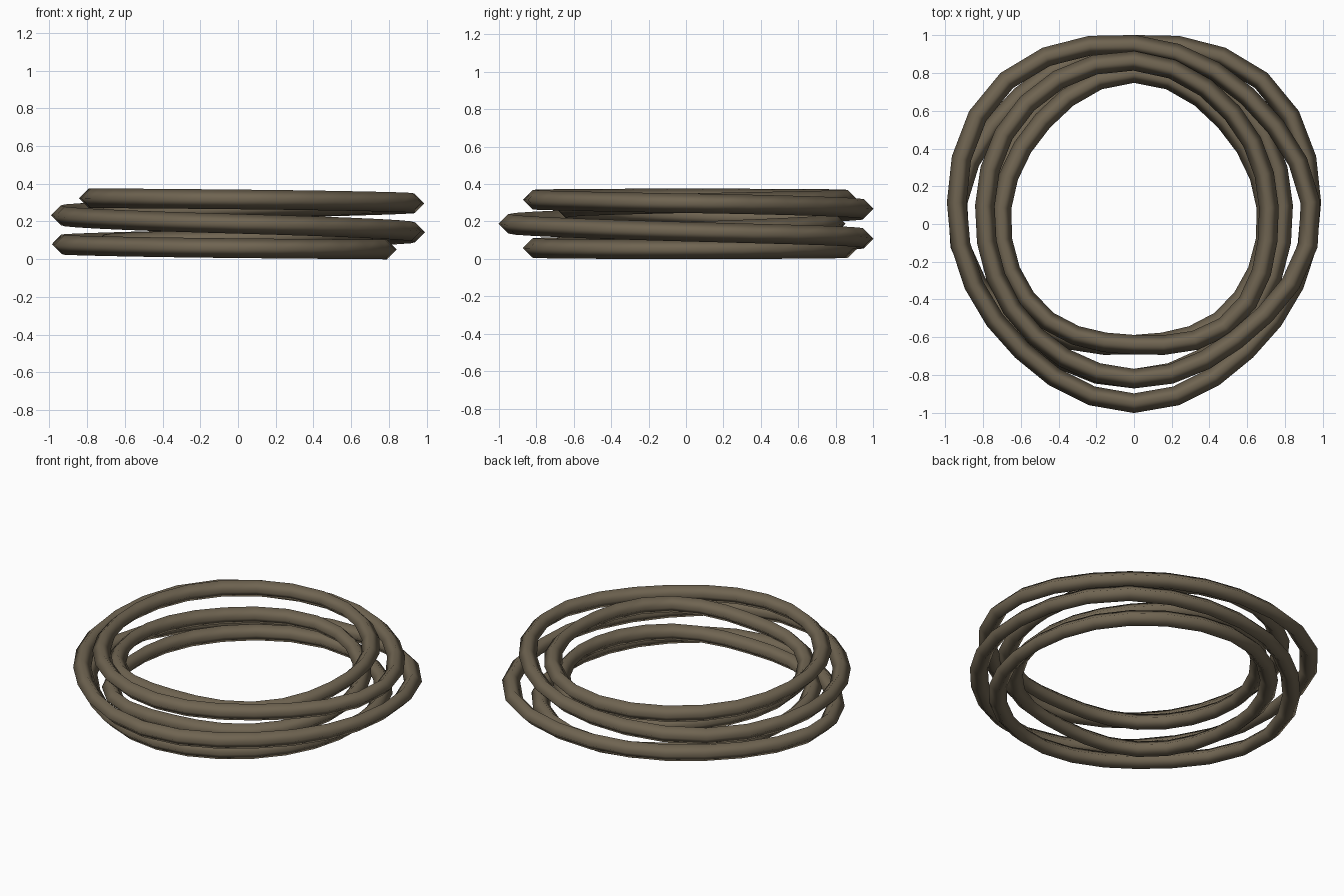
import bpy, bmesh, math
from mathutils import Vector

if "Cube" in bpy.data.objects:
    bpy.data.objects.remove(bpy.data.objects["Cube"])

# Closed coil: five turns around z while the strand rises and falls once.
# Strand radius every 1/8 turn over the first half of the loop (second half mirrors it)
HALF = [0.95, 0.895, 0.935, 1.017, 0.95, 0.905, 0.94, 0.822, 0.82, 0.79, 0.79,
        0.85, 0.865, 0.78, 0.715, 0.73, 0.64, 0.69, 0.705, 0.725, 0.80]
RADII = HALF + HALF[-2:0:-1]
TURNS, STEPS, SIDES, TUBE = 5, 130, 4, 0.052
Z_MID, Z_AMP = 0.1875, 0.136


def radius_at(u):
    """Smooth periodic interpolation of the radius samples, u in 0..1."""
    n = len(RADII)
    i = math.floor(u * n)
    f = u * n - i
    a, b, c, d = (RADII[(i + k) % n] for k in (-1, 0, 1, 2))
    return b + 0.5 * f * (c - a + f * (2*a - 5*b + 4*c - d + f * (3*(b - c) + d - a)))


def path(k):
    u = (k % STEPS) / STEPS
    phi = 2 * math.pi * u
    ang = TURNS * phi - math.pi / 2
    r = radius_at(u)
    return Vector((r * math.cos(ang), r * math.sin(ang), Z_MID - Z_AMP * math.sin(phi)))


# Material
mat = bpy.data.materials.new("brown grey rubber")
mat.diffuse_color = (0.16, 0.128, 0.083, 1)
mat.use_nodes = True
mat.node_tree.nodes["Principled BSDF"].inputs["Base Color"].default_value = mat.diffuse_color

# Coil: diamond section swept along the path, points facing sideways and up
bm = bmesh.new()
rings = []
for k in range(STEPS):
    tangent = (path(k + 1) - path(k - 1)).normalized()
    side = tangent.cross(Vector((0, 0, 1))).normalized()
    up = side.cross(tangent)
    ring = []
    for j in range(SIDES):
        a = 2 * math.pi * j / SIDES
        ring.append(bm.verts.new(path(k) + TUBE * (math.cos(a) * side + math.sin(a) * up)))
    rings.append(ring)
for k in range(STEPS):
    r0, r1 = rings[k], rings[(k + 1) % STEPS]
    for j in range(SIDES):
        m = (j + 1) % SIDES
        bm.faces.new((r0[j], r0[m], r1[m], r1[j])).smooth = True
bmesh.ops.recalc_face_normals(bm, faces=bm.faces)

mesh = bpy.data.meshes.new("coil")
bm.to_mesh(mesh)
bm.free()
mesh.materials.append(mat)
coil = bpy.data.objects.new("coil", mesh)
bpy.context.collection.objects.link(coil)
